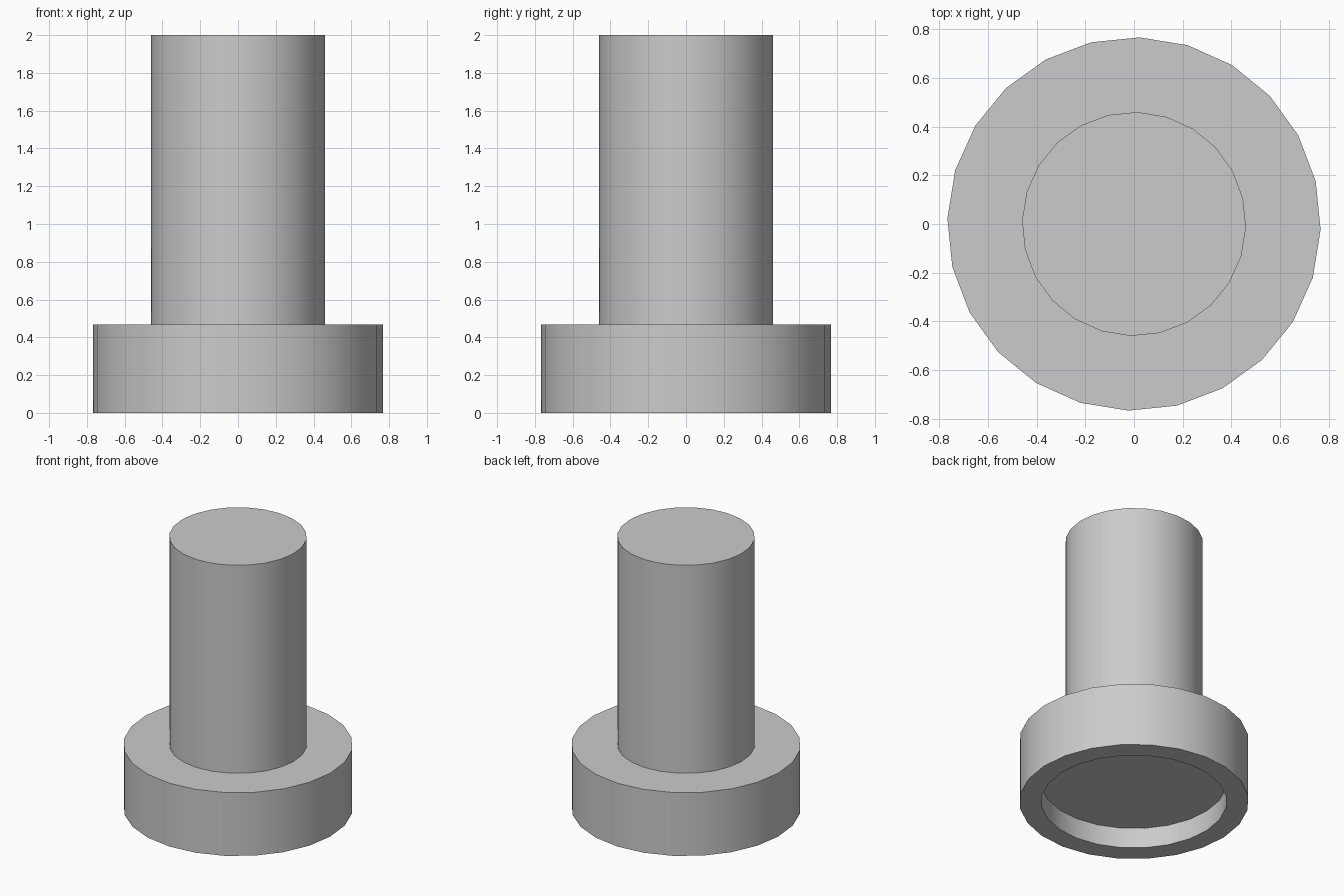
import bpy, bmesh, math

if "Cube" in bpy.data.objects:
    bpy.data.objects.remove(bpy.data.objects["Cube"])

SIDES = 24
TURN = math.radians(-1.7)

# Profile (radius, height) from the recess ceiling, round the flange, up to the shaft top
profile = [(0.62, 0.15), (0.62, 0.0), (0.767, 0.0),
           (0.767, 0.467), (0.46, 0.467), (0.46, 2.0)]


def lathe(name, points):
    bm = bmesh.new()
    rings = []
    for r, z in points:
        rings.append([bm.verts.new((r * math.cos(TURN + i * math.tau / SIDES),
                                    r * math.sin(TURN + i * math.tau / SIDES), z))
                      for i in range(SIDES)])
    for a, b in zip(rings, rings[1:]):
        for i in range(SIDES):
            j = (i + 1) % SIDES
            bm.faces.new((a[i], a[j], b[j], b[i]))
    # Flat caps: recess ceiling and shaft top
    bm.faces.new(rings[0][::-1])
    bm.faces.new(rings[-1])
    bmesh.ops.recalc_face_normals(bm, faces=bm.faces)
    mesh = bpy.data.meshes.new(name)
    bm.to_mesh(mesh)
    bm.free()
    obj = bpy.data.objects.new(name, mesh)
    bpy.context.collection.objects.link(obj)
    return obj


# Round shaft with a wide flange, hollowed underneath
body = lathe("flanged_shaft", profile)
bpy.context.view_layer.objects.active = body
body.select_set(True)
bpy.ops.object.shade_smooth_by_angle(angle=math.radians(30))
